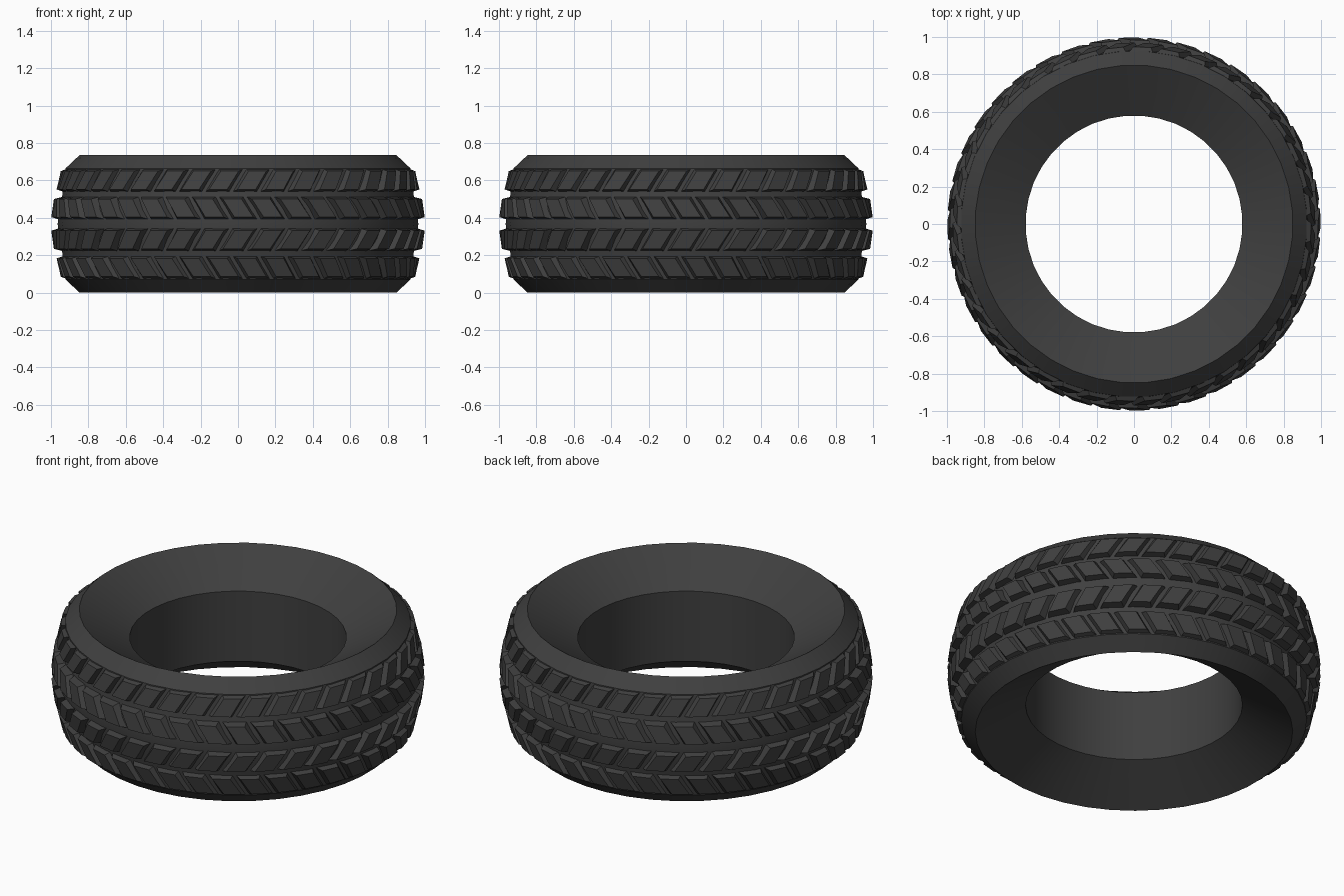
import bpy, bmesh, math

if "Cube" in bpy.data.objects:
    bpy.data.objects.remove(bpy.data.objects["Cube"])

H = 0.735          # tyre width, lying on its side
MID = H / 2
N = 40             # tread blocks per row

rubber = bpy.data.materials.new("dark_rubber")
rubber.diffuse_color = (0.05, 0.05, 0.05, 1)
rubber.use_nodes = True
rubber.node_tree.nodes["Principled BSDF"].inputs["Base Color"].default_value = rubber.diffuse_color


def polar(r, a, z):
    return (r * math.cos(a), r * math.sin(a), z)


def finish(bm, name, angle):
    bmesh.ops.recalc_face_normals(bm, faces=bm.faces)
    me = bpy.data.meshes.new(name)
    bm.to_mesh(me)
    bm.free()
    me.materials.append(rubber)
    ob = bpy.data.objects.new(name, me)
    bpy.context.collection.objects.link(ob)
    bpy.ops.object.select_all(action='DESELECT')
    ob.select_set(True)
    bpy.context.view_layer.objects.active = ob
    bpy.ops.object.shade_smooth_by_angle(angle=math.radians(angle))
    return ob


# Carcass: half profile (radius, distance from the middle plane), mirrored and spun
half = [(0.967, 0.0), (0.962, 0.08), (0.942, 0.155), (0.935, 0.235),
        (0.925, 0.297), (0.85, MID), (0.58, 0.207)]
profile = half + [(r, -d) for r, d in reversed(half[1:])]
bm = bmesh.new()
rings = [[bm.verts.new(polar(r, 2 * math.pi * (i + 0.5) / N, MID + d)) for r, d in profile]
         for i in range(N)]
P = len(profile)
for i in range(N):
    a, b = rings[i], rings[(i + 1) % N]
    for j in range(P):
        k = (j + 1) % P
        bm.faces.new((a[j], b[j], b[k], a[k]))
finish(bm, "tyre_carcass", 25)


# Tread: skewed, chamfered blocks in one row
def tread_row(name, side, d0, d1, r_in, r_out, base, skew, phase):
    bm = bmesh.new()
    pitch = 2 * math.pi / N
    slope = (r_out[1] - r_out[0]) / (d1 - d0)
    for i in range(N):
        mid = (i + phase) * pitch
        loops = []
        # levels: buried foot, then the smaller outer face
        for width, inset, radii in ((0.90, 0.0, r_in), (0.64, 0.012, r_out)):
            loop = []
            for t, s in ((0, -1), (0, 1), (1, 1), (1, -1)):
                d = d0 + inset if t == 0 else d1 - inset
                f = (d - d0) / (d1 - d0)
                r = radii[0] + (radii[1] - radii[0]) * f
                ang = mid + s * width * pitch / 2 + skew * (f - 0.5) * pitch
                loop.append(bm.verts.new(polar(r, ang, MID + side * d)))
            loops.append(loop)
        lo, hi = loops
        bm.faces.new(lo)
        bm.faces.new(hi)
        for j in range(4):
            k = (j + 1) % 4
            bm.faces.new((lo[j], lo[k], hi[k], hi[j]))
    finish(bm, name, 5)


# Two rows per side, slanting opposite ways
for side, label in ((1, "upper"), (-1, "lower")):
    tread_row(label + "_centre_tread", side, 0.024, 0.145,
              (0.958, 0.937), (1.0, 0.983), 0, -0.5, 0.0)
    tread_row(label + "_shoulder_tread", side, 0.172, 0.294,
              (0.932, 0.918), (0.973, 0.945), 0, 0.5, 0.5)
